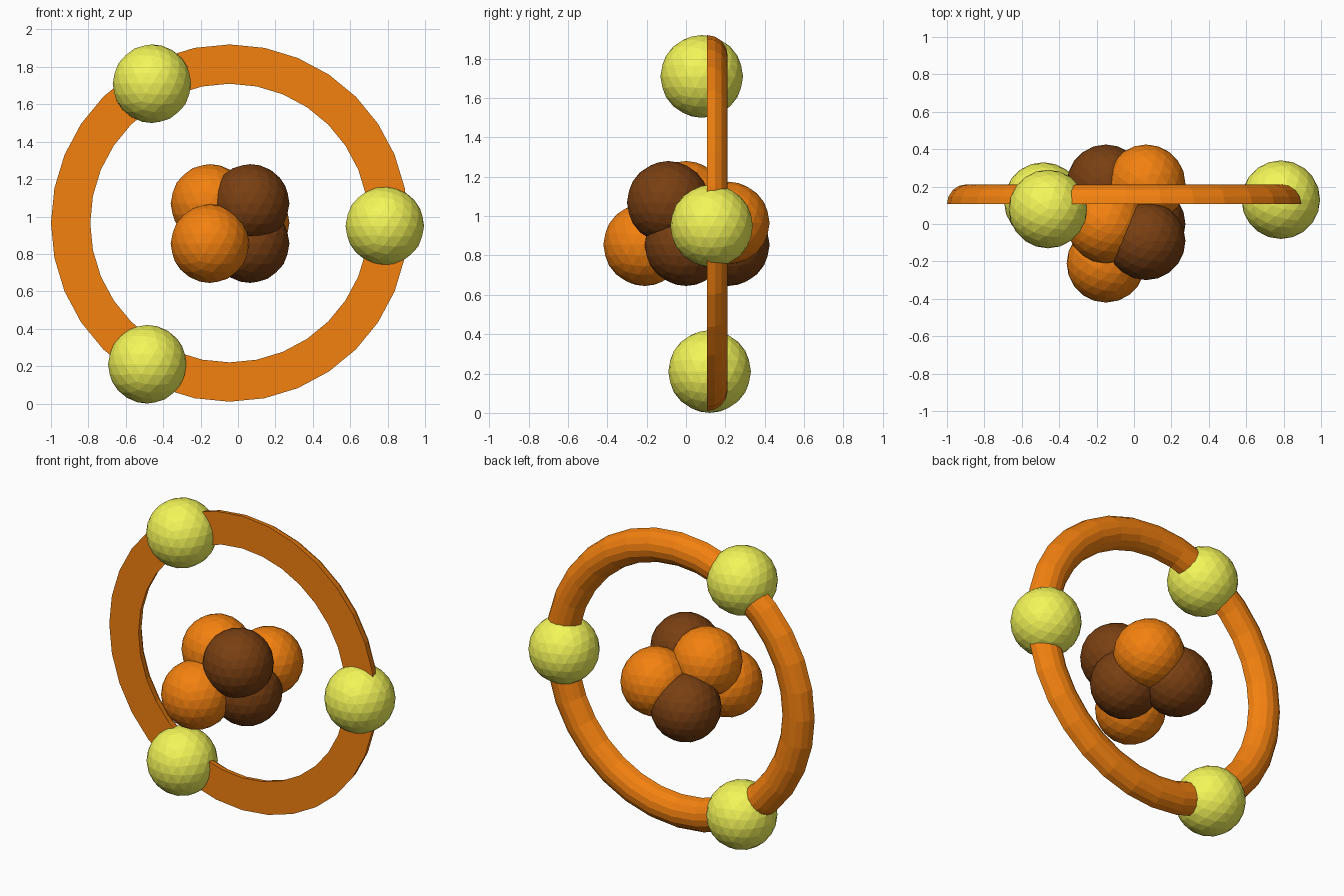
import bpy, bmesh
from math import sin, cos, pi, tau

if "Cube" in bpy.data.objects:
    bpy.data.objects.remove(bpy.data.objects["Cube"])


def material(name, color):
    m = bpy.data.materials.new(name)
    m.diffuse_color = (*color, 1)
    m.use_nodes = True
    m.node_tree.nodes["Principled BSDF"].inputs["Base Color"].default_value = m.diffuse_color
    return m


ORANGE = material("orange", (0.90, 0.22, 0.005))
BROWN = material("brown", (0.19, 0.05, 0.006))
YELLOW = material("yellow", (0.90, 0.92, 0.10))


def ball(name, center, mat, r=0.21):
    bpy.ops.mesh.primitive_ico_sphere_add(subdivisions=3, radius=r, location=center)
    ob = bpy.context.object
    ob.name = name
    ob.data.materials.append(mat)


def half_ring(name, center, major, minor, mat, segs=32, sides=8):
    # half-round tube: flat towards the front, domed towards the back
    bm = bmesh.new()
    rows = []
    for i in range(segs):
        a = tau * i / segs
        row = []
        for j in range(sides + 1):
            b = pi * j / sides
            r = major + minor * cos(b)
            row.append(bm.verts.new((r * cos(a), minor * sin(b), r * sin(a))))
        rows.append(row)
    n = sides + 1
    for i in range(segs):
        p, q = rows[i], rows[(i + 1) % segs]
        for j in range(n):
            k = (j + 1) % n
            bm.faces.new((p[j], q[j], q[k], p[k]))
    bmesh.ops.recalc_face_normals(bm, faces=bm.faces)
    me = bpy.data.meshes.new(name)
    bm.to_mesh(me)
    bm.free()
    me.materials.append(mat)
    ob = bpy.data.objects.new(name, me)
    ob.location = center
    bpy.context.collection.objects.link(ob)


# Orbit ring
half_ring("orbit_ring", (-0.045, 0.107, 0.965), 0.85, 0.105, ORANGE)

# Electrons on the ring
for i, c in enumerate([(-0.46, 0.08, 1.71), (0.785, 0.13, 0.95), (-0.485, 0.12, 0.21)]):
    ball(f"electron_{i + 1}", c, YELLOW)

# Nucleus cluster
for i, c in enumerate([(-0.15, 0, 1.07), (-0.15, -0.21, 0.855), (0.065, 0.215, 0.965)]):
    ball(f"proton_{i + 1}", c, ORANGE)
for i, c in enumerate([(0.065, -0.09, 1.07), (0.065, 0, 0.855), (-0.15, 0.215, 0.855)]):
    ball(f"neutron_{i + 1}", c, BROWN)
